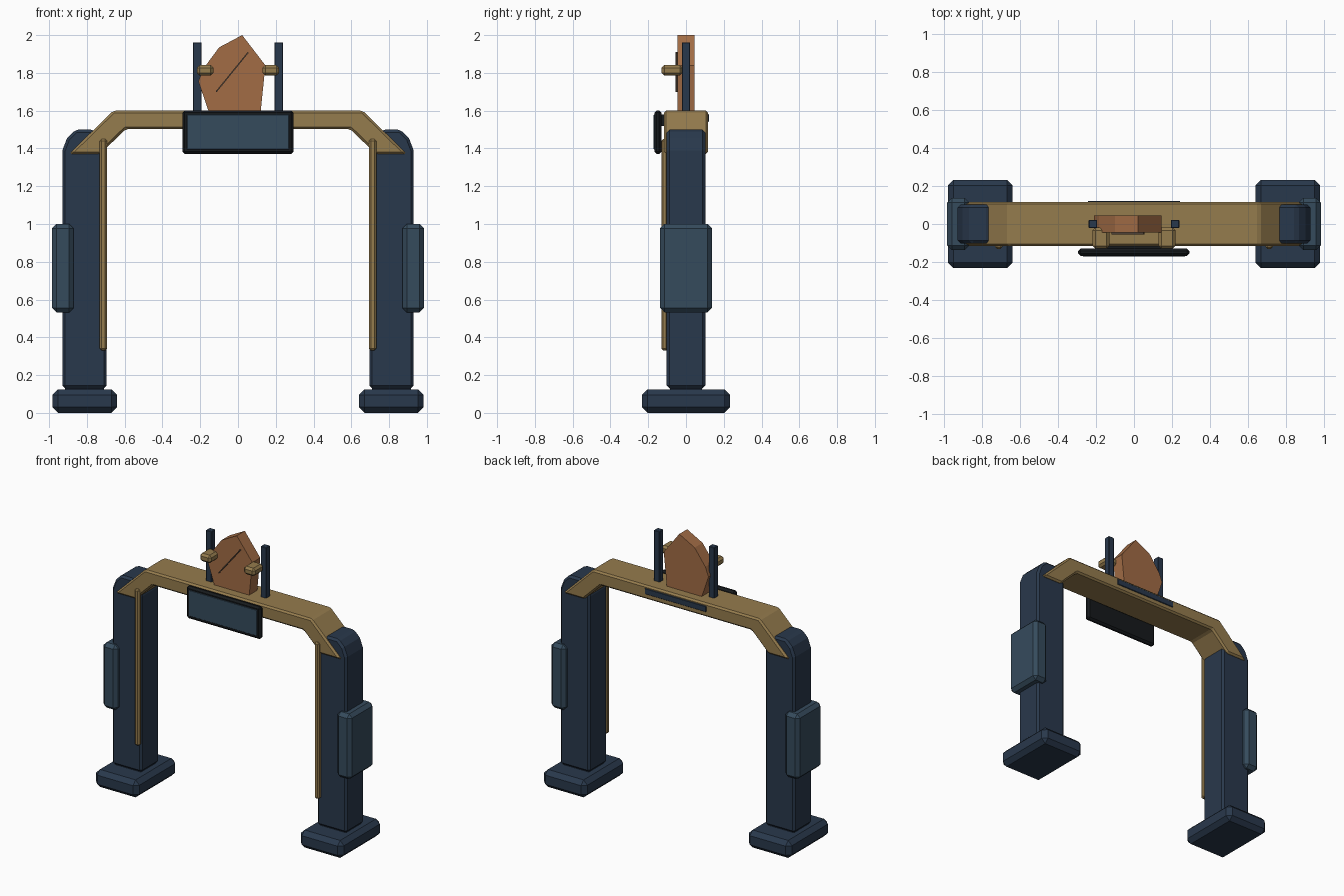
import bpy, bmesh

if "Cube" in bpy.data.objects:
    bpy.data.objects.remove(bpy.data.objects["Cube"])


def material(name, rgb):
    m = bpy.data.materials.new(name)
    m.diffuse_color = (*rgb, 1)
    m.use_nodes = True
    m.node_tree.nodes["Principled BSDF"].inputs["Base Color"].default_value = m.diffuse_color
    return m


NAVY = material("navy", (0.022, 0.040, 0.072))
STEEL = material("steel_blue", (0.036, 0.070, 0.108))
GOLD = material("dull_gold", (0.30, 0.20, 0.075))
STONE = material("copper_stone", (0.36, 0.15, 0.06))
BLACK = material("black", (0.008, 0.010, 0.012))
GREY = material("scratch_grey", (0.10, 0.07, 0.05))


def prism(name, profile, y0, y1, mat, bevel=0.0):
    """Extrude an x-z outline from y0 to y1, with chamfered edges."""
    bm = bmesh.new()
    face = bm.faces.new([bm.verts.new((x, y0, z)) for x, z in profile])
    ext = bmesh.ops.extrude_face_region(bm, geom=[face])
    verts = [v for v in ext["geom"] if isinstance(v, bmesh.types.BMVert)]
    bmesh.ops.translate(bm, verts=verts, vec=(0, y1 - y0, 0))
    bmesh.ops.recalc_face_normals(bm, faces=bm.faces)
    mesh = bpy.data.meshes.new(name)
    bm.to_mesh(mesh)
    bm.free()
    mesh.materials.append(mat)
    ob = bpy.data.objects.new(name, mesh)
    bpy.context.collection.objects.link(ob)
    if bevel:
        mod = ob.modifiers.new("chamfer", "BEVEL")
        mod.width = bevel
        mod.segments = 1
        mod.limit_method = "ANGLE"
    return ob


def box(name, x, y, z, mat, bevel=0.0):
    outline = [(x[0], z[0]), (x[1], z[0]), (x[1], z[1]), (x[0], z[1])]
    return prism(name, outline, y[0], y[1], mat, bevel)


# Mirrored parts: feet, columns, side pods, trim strips, posts, clamps
for side, s in (("left", -1), ("right", 1)):
    def sx(a, b):
        return (s * a, s * b)

    box(side + "_foot", sx(0.64, 0.982), (-0.233, 0.233), (0, 0.125), NAVY, 0.03)
    column = [(0.695, 0.13), (0.93, 0.13), (0.93, 1.39), (0.905, 1.455),
              (0.86, 1.5), (0.765, 1.5), (0.72, 1.455), (0.695, 1.39)]
    prism(side + "_column", [(s * x, z) for x, z in column], -0.102, 0.102, NAVY, 0.015)
    # hidden stub that joins the column to its foot
    box(side + "_column_base", sx(0.71, 0.915), (-0.085, 0.085), (0.11, 0.15), NAVY)
    box(side + "_side_pod", sx(0.87, 0.985), (-0.138, 0.138), (0.532, 1.0), STEEL, 0.024)
    box(side + "_trim_strip", sx(0.694, 0.732), (-0.131, -0.095), (0.33, 1.45), GOLD, 0.010)
    box(side + "_post", sx(0.194, 0.239), (-0.022, 0.022), (1.59, 1.962), NAVY, 0.003)
    box(side + "_clamp", sx(0.13, 0.218), (-0.13, -0.018), (1.785, 1.842), GOLD, 0.015)

# Cross beam with sloped, tapering ends
half = [(0.66, 1.6), (0.895, 1.37), (0.73, 1.37), (0.595, 1.502)]
beam = half + [(-x, z) for x, z in reversed(half)]
prism("cross_beam", beam, -0.117, 0.117, GOLD, 0.012)

# Front display and rear slot
box("display_frame", (-0.295, 0.293), (-0.168, -0.13), (1.37, 1.602), BLACK, 0.013)
box("display_panel", (-0.27, 0.27), (-0.171, -0.15), (1.395, 1.58), STEEL, 0.002)
box("display_mount", (-0.15, 0.15), (-0.14, -0.11), (1.52, 1.58), BLACK)
box("rear_slot", (-0.243, 0.243), (0.11, 0.122), (1.54, 1.582), NAVY, 0.003)

# Faceted stone slab with a diagonal scratch on its front
stone = [(-0.155, 1.595), (0.12, 1.595), (0.145, 1.84), (0.022, 2.0),
         (-0.10, 1.935), (-0.185, 1.82), (-0.21, 1.755)]
prism("stone_slab", stone, -0.045, 0.045, STONE)
scratch = [(-0.118, 1.702), (-0.113, 1.698), (0.056, 1.906), (0.051, 1.91)]
prism("stone_scratch", scratch, -0.056, -0.04, GREY)
